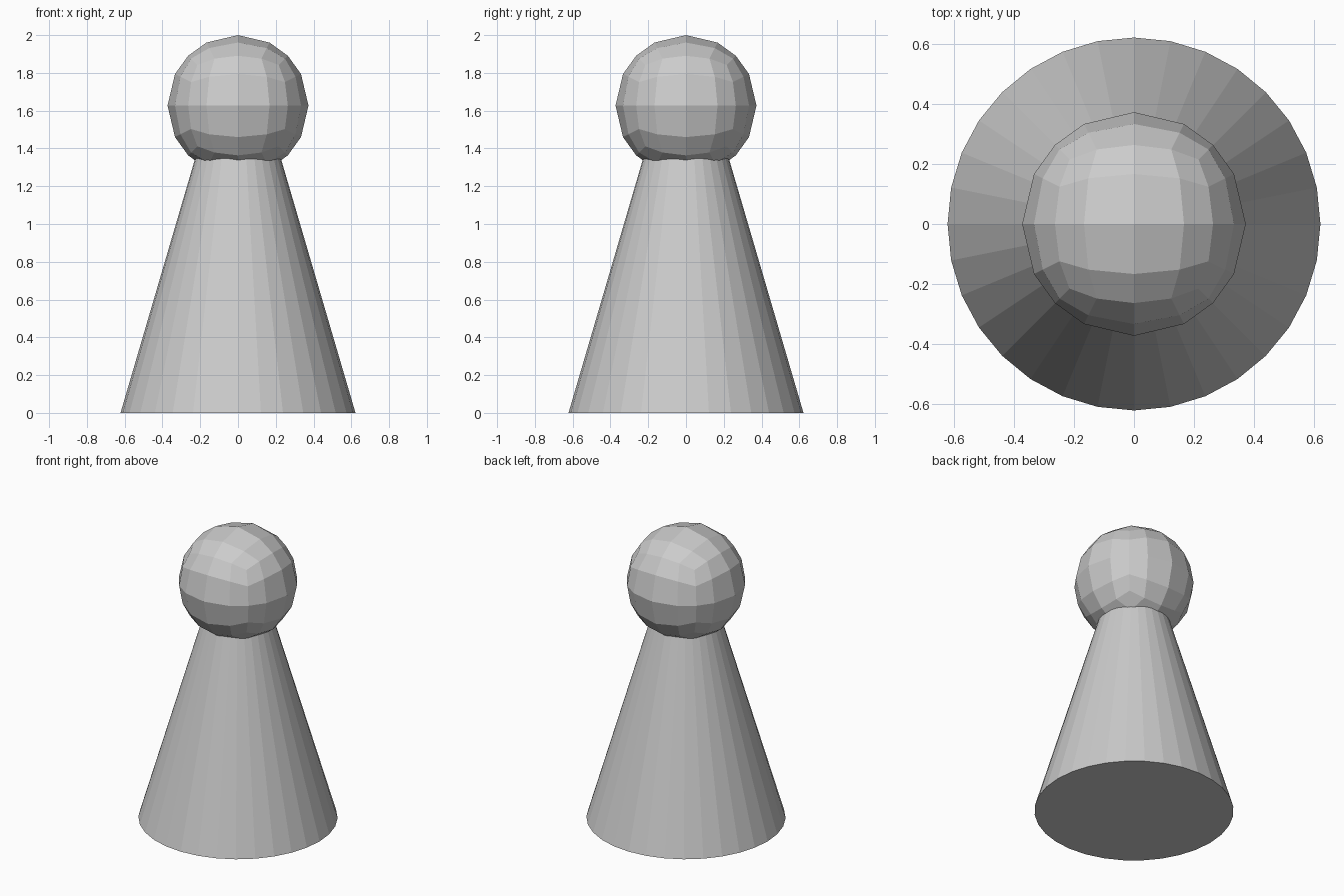
import bpy, bmesh
from mathutils import Matrix, Vector

if "Cube" in bpy.data.objects:
    bpy.data.objects.remove(bpy.data.objects["Cube"])


def add_part(name, bm):
    mesh = bpy.data.meshes.new(name)
    bmesh.ops.recalc_face_normals(bm, faces=bm.faces)
    bm.to_mesh(mesh)
    bm.free()
    obj = bpy.data.objects.new(name, mesh)
    bpy.context.collection.objects.link(obj)
    return obj


# Body: tapered 32-sided cone whose narrow end sits inside the head
height = 1.5
bm = bmesh.new()
bmesh.ops.create_cone(bm, cap_ends=True, segments=32, radius1=0.622, radius2=0.182,
                      depth=height, matrix=Matrix.Translation((0, 0, height / 2)))
add_part("body", bm)

# Head: cube with 4 x 4 faces per side, pushed out to a sphere
radius = 0.373
bm = bmesh.new()
bmesh.ops.create_cube(bm, size=2)
bmesh.ops.subdivide_edges(bm, edges=bm.edges[:], cuts=3, use_grid_fill=True)
for v in bm.verts:
    v.co = v.co.normalized() * radius + Vector((0, 0, 2 - radius))
add_part("head", bm)
